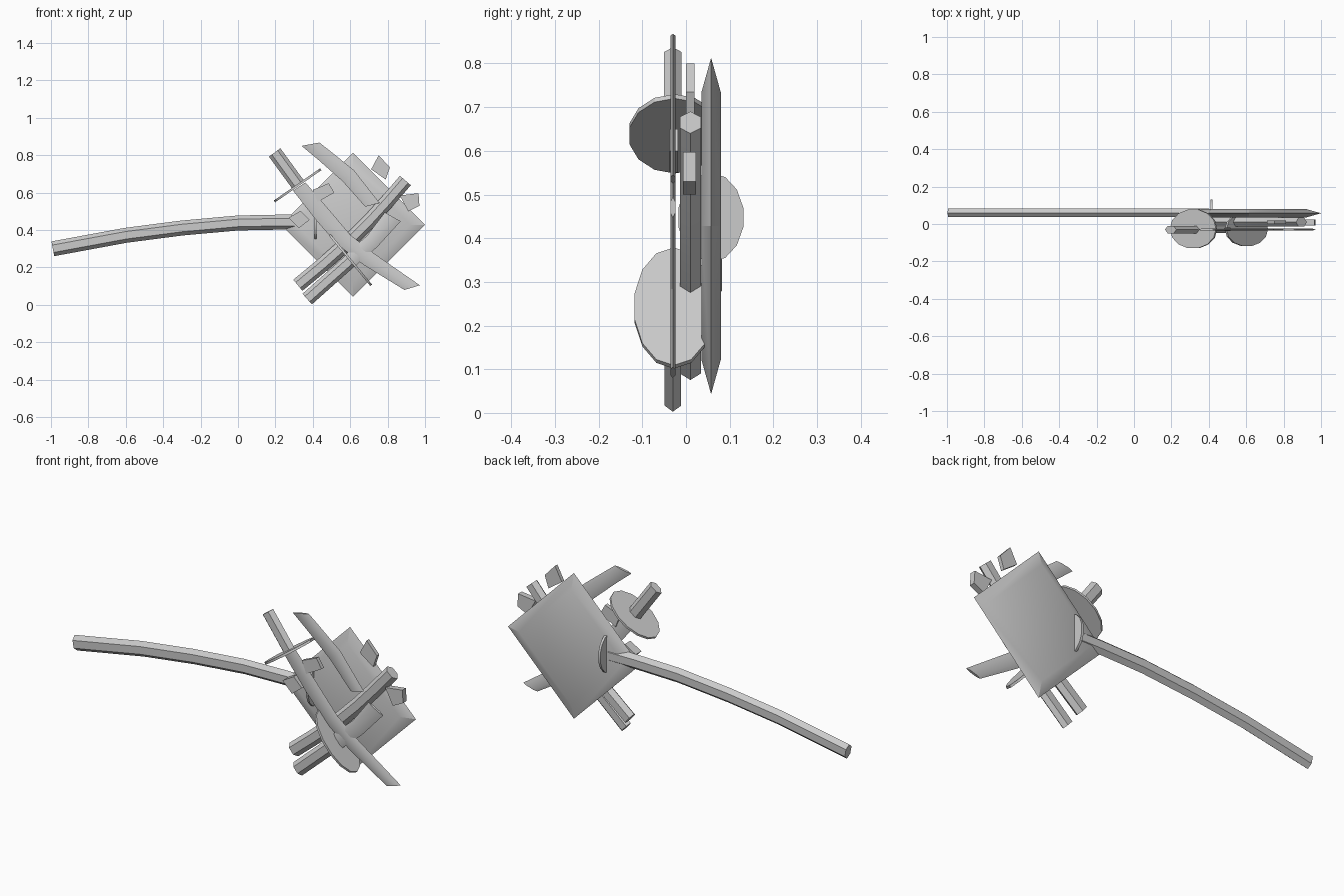
import bpy, bmesh, math
from mathutils import Vector

if "Cube" in bpy.data.objects:
    bpy.data.objects.remove(bpy.data.objects["Cube"])


def finish(name, bm):
    bmesh.ops.recalc_face_normals(bm, faces=bm.faces)
    me = bpy.data.meshes.new(name)
    bm.to_mesh(me)
    bm.free()
    ob = bpy.data.objects.new(name, me)
    bpy.context.collection.objects.link(ob)
    bpy.context.view_layer.objects.active = ob
    ob.select_set(True)
    bpy.ops.object.shade_smooth_by_angle(angle=math.radians(30))
    ob.select_set(False)
    return ob


def loft(name, rings):
    """Skin rings of points and cap both ends."""
    bm = bmesh.new()
    vs = [[bm.verts.new(p) for p in r] for r in rings]
    n = len(vs[0])
    for a, b in zip(vs, vs[1:]):
        for i in range(n):
            j = (i + 1) % n
            bm.faces.new((a[i], a[j], b[j], b[i]))
    bm.faces.new(vs[0])
    bm.faces.new(vs[-1])
    return finish(name, bm)


def ribbon(name, pairs, y, half):
    """Six-sided bar between two edge lines given as (x, z) pairs."""
    rings = []
    for a, b in pairs:
        a, b = Vector((a[0], y, a[1])), Vector((b[0], y, b[1]))
        d = Vector((0, half, 0))
        p, q = a.lerp(b, 0.25), a.lerp(b, 0.75)
        rings.append([a, p - d, q - d, b, q + d, p + d])
    loft(name, rings)


def bar(name, path, y, width, half):
    """Six-sided bar of constant width along an (x, z) path."""
    pts = [Vector(p) for p in path]
    pairs = []
    for i, p in enumerate(pts):
        t = (pts[min(i + 1, len(pts) - 1)] - pts[max(i - 1, 0)]).normalized()
        n = Vector((-t.y, t.x)) * width / 2
        pairs.append((p + n, p - n))
    ribbon(name, pairs, y, half)


def guard(name, a, b, y, ry, thick=0.012, n=14):
    """Oval disc whose edge-on line in the front view runs from a to b."""
    a, b = Vector((a[0], y, a[1])), Vector((b[0], y, b[1]))
    c, u = (a + b) / 2, (b - a) / 2
    nrm = u.cross(Vector((0, 1, 0))).normalized() * thick / 2
    ring = [c + u * math.cos(2 * math.pi * i / n)
            + Vector((0, ry * math.sin(2 * math.pi * i / n), 0)) for i in range(n)]
    loft(name, [[p - nrm for p in ring], [p + nrm for p in ring]])


def tag(name, corners, y, half):
    """Small four-cornered plate."""
    loft(name, [[(x, y + s * half, z) for x, z in corners] for s in (-1, 1)])


# square back plate with tapered rim
def square(r, y):
    return [(0.615 + r * dx, y, 0.428 + r * dz) for dx, dz in ((0, 1), (1, 0), (0, -1), (-1, 0))]


loft("back_plate", [square(0.305, 0.035), square(0.385, 0.0575), square(0.305, 0.08)])

# long curved sheath to the left and its guard
bar("long_sheath", [(-0.99, 0.30), (-0.6, 0.372), (-0.3, 0.411), (0, 0.438), (0.25, 0.443), (0.4, 0.442)],
    0.06, 0.08, 0.023)
guard("long_sheath_guard", (0.415, 0.345), (0.415, 0.55), 0.057, 0.076)

# curved sheath crossing the plate
bar("cross_sheath", [(0.895, 0.665), (0.8, 0.555), (0.7, 0.445), (0.6, 0.345), (0.45, 0.212), (0.32, 0.105)],
    0.01, 0.077, 0.024)

# first sword
bar("upper_grip", [(0.196, 0.815), (0.325, 0.638)], -0.03, 0.076, 0.02)
guard("upper_guard", (0.195, 0.553), (0.442, 0.725), -0.026, 0.106)
ribbon("upper_blade", [((0.295, 0.61), (0.36, 0.655)), ((0.42, 0.45), (0.49, 0.505)),
                       ((0.53, 0.325), (0.60, 0.375)), ((0.67, 0.215), (0.72, 0.28)),
                       ((0.89, 0.08), (0.972, 0.105))], -0.03, 0.006)

# second sword
bar("lower_grip", [(0.37, 0.031), (0.605, 0.24)], -0.03, 0.076, 0.019)
guard("lower_guard", (0.49, 0.375), (0.712, 0.105), -0.028, 0.092)
ribbon("lower_blade", [((0.575, 0.27), (0.63, 0.21)), ((0.69, 0.37), (0.745, 0.31)),
                       ((0.785, 0.495), (0.87, 0.447))], -0.03, 0.006)

# third blade
ribbon("top_blade", [((0.34, 0.85), (0.435, 0.868)), ((0.43, 0.775), (0.49, 0.825)),
                     ((0.56, 0.66), (0.62, 0.72)), ((0.68, 0.525), (0.757, 0.545))], -0.03, 0.006)

# small collars and tags
tag("tag_left", [(0.27, 0.465), (0.335, 0.503), (0.383, 0.455), (0.325, 0.41)], 0.01, 0.024)
tag("tag_middle", [(0.40, 0.615), (0.485, 0.65), (0.515, 0.60), (0.425, 0.55)], -0.028, 0.01)
tag("tag_top", [(0.752, 0.80), (0.812, 0.735), (0.79, 0.67), (0.712, 0.725)], 0.01, 0.01)
tag("tag_right", [(0.865, 0.585), (0.965, 0.597), (0.97, 0.53), (0.91, 0.50)], 0.008, 0.015)
